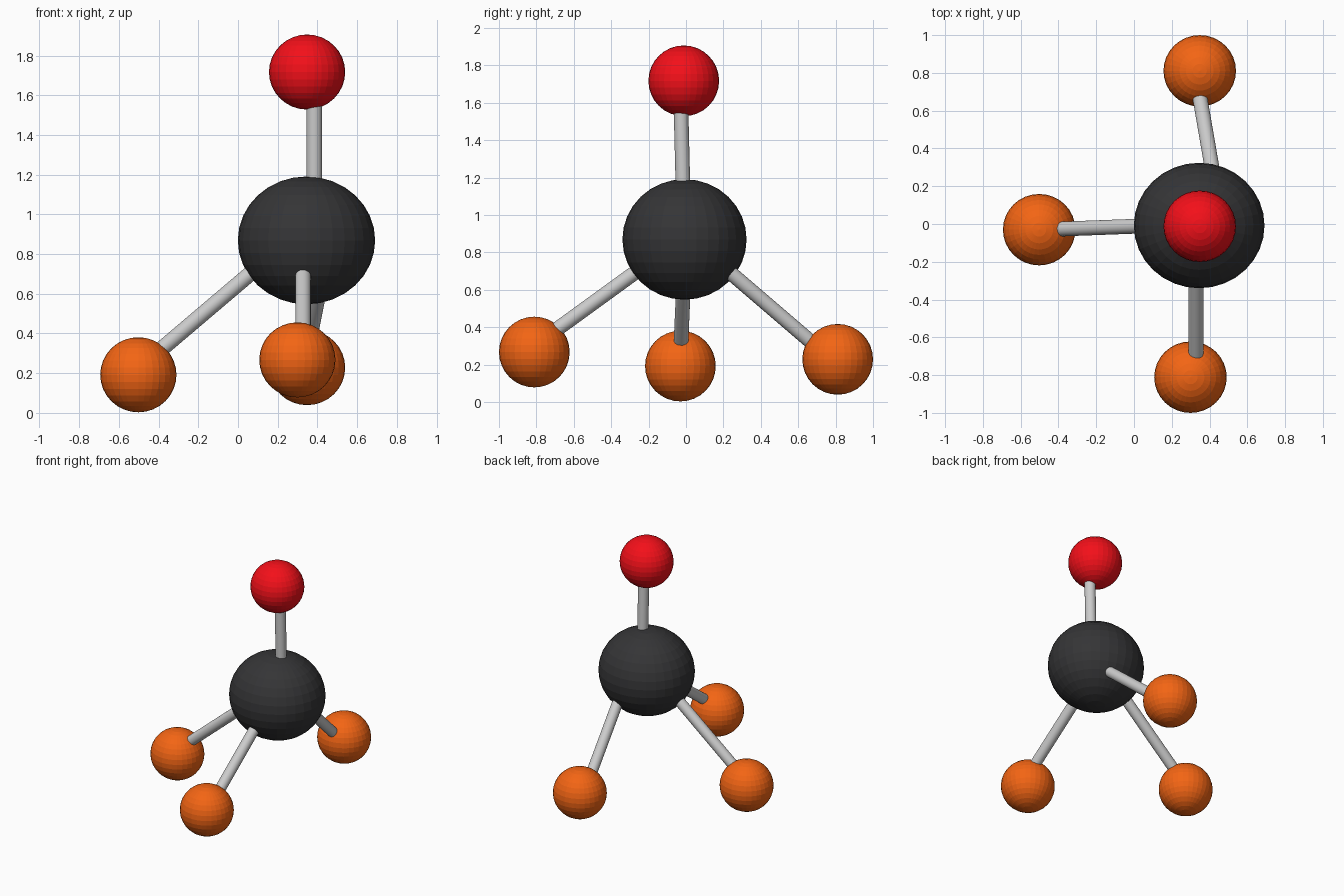
import bpy
from mathutils import Vector

if "Cube" in bpy.data.objects:
    bpy.data.objects.remove(bpy.data.objects["Cube"])


def material(name, rgb):
    m = bpy.data.materials.new(name)
    m.diffuse_color = (*rgb, 1)
    m.use_nodes = True
    m.node_tree.nodes["Principled BSDF"].inputs["Base Color"].default_value = m.diffuse_color
    return m


RED = material("red", (0.9, 0.005, 0.01))
ORANGE = material("orange", (0.9, 0.13, 0.007))
BLACK = material("charcoal", (0.035, 0.035, 0.037))


def ball(name, centre, radii, mat):
    bpy.ops.mesh.primitive_uv_sphere_add(segments=32, ring_count=16, radius=1, location=centre)
    ob = bpy.context.object
    ob.name = name
    ob.scale = radii
    ob.data.materials.append(mat)


def rod(name, a, b, extend=0.06, radius=0.039):
    # a and b are where the rod meets the balls; the ends run on inside them
    a, b = Vector(a), Vector(b)
    d = (b - a).normalized()
    a, b = a - d * extend, b + d * extend
    bpy.ops.mesh.primitive_cylinder_add(vertices=32, radius=radius, depth=(b - a).length,
                                        location=(a + b) / 2)
    ob = bpy.context.object
    ob.name = name
    ob.rotation_euler = d.to_track_quat('Z', 'Y').to_euler()
    bpy.ops.object.shade_smooth_by_angle()


# Central atom
ball("central_atom", (0.345, -0.008, 0.869), (0.346, 0.332, 0.322), BLACK)

# Outer atoms
small = (0.192, 0.189, 0.189)
ball("top_atom", (0.348, -0.012, 1.717), small, RED)
ball("left_atom", (-0.502, -0.03, 0.192), small, ORANGE)
ball("front_atom", (0.299, -0.811, 0.267), small, ORANGE)
ball("back_atom", (0.348, 0.811, 0.228), small, ORANGE)

# Bonds
rod("top_bond", (0.384, -0.017, 1.18), (0.384, -0.026, 1.54))
rod("left_bond", (0.06, -0.01, 0.70), (-0.37, -0.026, 0.335))
rod("front_bond", (0.328, -0.275, 0.69), (0.328, -0.68, 0.396))
rod("back_bond", (0.42, 0.257, 0.674), (0.35, 0.663, 0.326))
